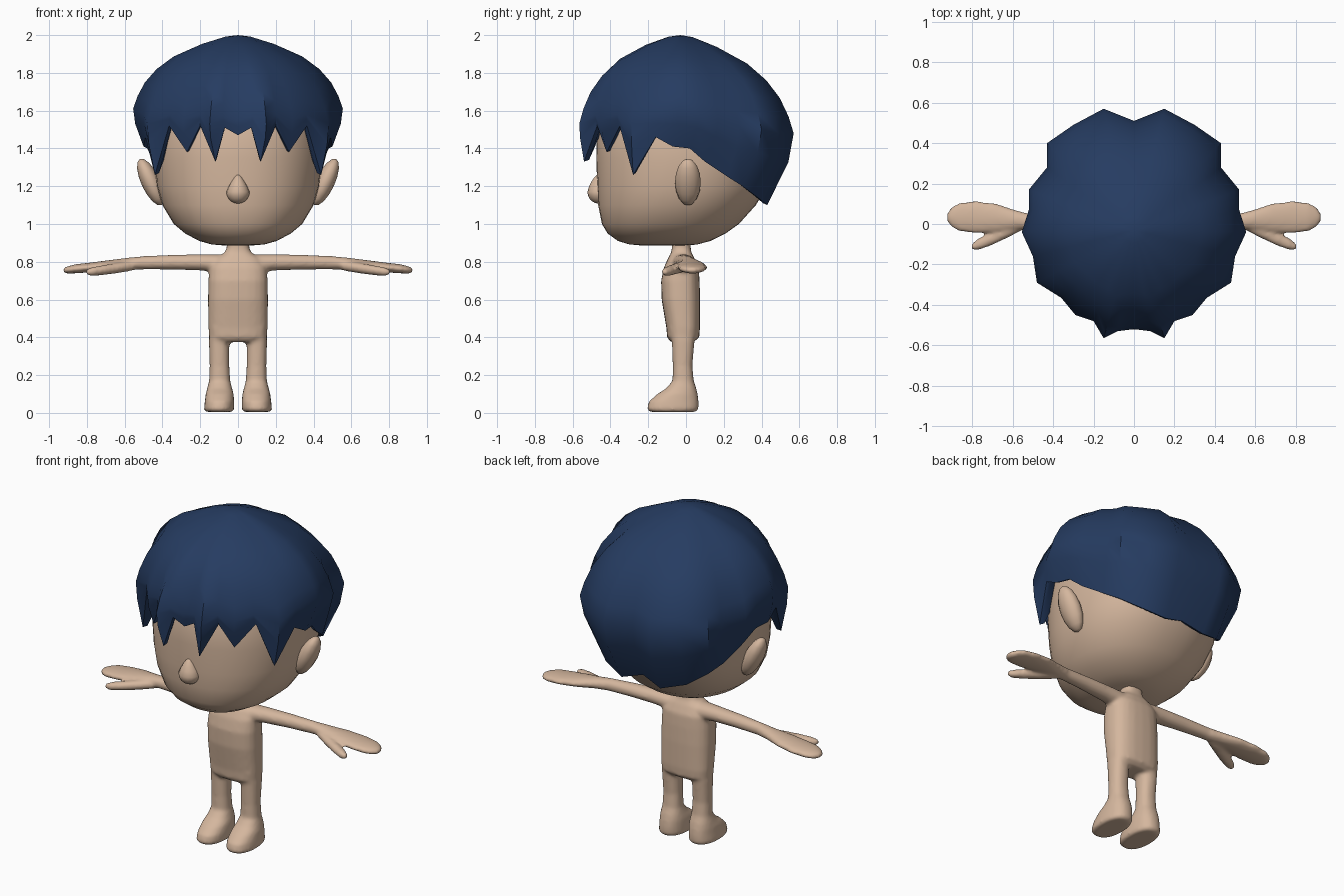
import bpy, bmesh, math
from mathutils import Vector, Matrix

if "Cube" in bpy.data.objects:
    bpy.data.objects.remove(bpy.data.objects["Cube"])


def material(name, rgb):
    m = bpy.data.materials.new(name)
    m.diffuse_color = (*rgb, 1)
    m.use_nodes = True
    m.node_tree.nodes["Principled BSDF"].inputs["Base Color"].default_value = m.diffuse_color
    return m


SKIN = material("warm skin", (0.66, 0.47, 0.34))
NAVY = material("navy hair", (0.019, 0.045, 0.12))


def finish(bm, name, mat, angle=180):
    bmesh.ops.recalc_face_normals(bm, faces=bm.faces)
    me = bpy.data.meshes.new(name)
    bm.to_mesh(me)
    bm.free()
    me.materials.append(mat)
    ob = bpy.data.objects.new(name, me)
    bpy.context.collection.objects.link(ob)
    bpy.ops.object.select_all(action='DESELECT')
    ob.select_set(True)
    bpy.context.view_layer.objects.active = ob
    bpy.ops.object.shade_smooth_by_angle(angle=math.radians(angle))
    return ob


def bridge(bm, rings):
    n = len(rings[0])
    for a, b in zip(rings, rings[1:]):
        for i in range(n):
            j = (i + 1) % n
            bm.faces.new((a[i], a[j], b[j], b[i]))


def loft(bm, axis, sections, n=24, power=2.0, side=1):
    """Sections: position along axis, two centre offsets, two radii."""
    rings = []
    for t, u, v, ru, rv in sections:
        ring = []
        for i in range(n):
            a = 2 * math.pi * i / n
            c, s = math.cos(a), math.sin(a)
            p = u + ru * math.copysign(abs(c) ** (2 / power), c)
            q = v + rv * math.copysign(abs(s) ** (2 / power), s)
            co = (p, q, t) if axis == 'z' else (t, p, q)
            ring.append(bm.verts.new((co[0] * side, co[1], co[2])))
        rings.append(ring)
    bridge(bm, rings)
    bm.faces.new(rings[0])
    bm.faces.new(rings[-1])


# Body: torso, legs, arms and thumbs fused into one smooth skin
bm = bmesh.new()
loft(bm, 'z', [(.375, 0, -.02, .13, .06), (.40, 0, -.015, .153, .085),
               (.45, 0, -.015, .157, .089), (.6, 0, -.027, .159, .102),
               (.7, 0, -.03, .157, .102), (.77, 0, -.025, .152, .092),
               (.82, 0, -.025, .12, .07), (.845, 0, -.025, .075, .055),
               (.87, 0, -.025, .06, .05), (.96, 0, -.025, .06, .05)], power=2.6)
for side in (1, -1):
    loft(bm, 'z', [(.005, .1, -.07, .07, .12), (.02, .1, -.07, .08, .137),
                   (.06, .098, -.065, .078, .132), (.10, .097, -.045, .074, .107),
                   (.13, .097, -.025, .066, .08), (.17, .097, -.015, .056, .056),
                   (.25, .098, -.018, .052, .052), (.38, .1, -.015, .054, .06),
                   (.45, .1, -.02, .05, .07)], power=2.3, side=side)
    loft(bm, 'x', [(.08, -.02, .79, .06, .05), (.2, -.01, .797, .05, .043),
                   (.35, 0, .798, .042, .039), (.5, .01, .795, .037, .035),
                   (.58, .02, .79, .047, .032), (.68, .03, .78, .071, .029),
                   (.78, .034, .77, .08, .026), (.86, .034, .763, .073, .024),
                   (.90, .034, .757, .052, .02), (.925, .034, .755, .02, .012)], side=side)
    loft(bm, 'x', [(.55, 0, .78, .03, .025), (.62, -.03, .77, .036, .028),
                   (.70, -.07, .758, .034, .027), (.77, -.1, .748, .03, .024),
                   (.805, -.115, .745, .014, .014)], side=side)
body = finish(bm, "body", SKIN)
fuse = body.modifiers.new("fuse", 'REMESH')
fuse.mode = 'VOXEL'
fuse.voxel_size = 0.01
fuse.use_smooth_shade = True
soften = body.modifiers.new("soften", 'SMOOTH')
soften.factor = 0.5
soften.iterations = 6

# Head: height, half width, front y, back y
bm = bmesh.new()
HEAD = [(.885, .06, -.22, .0), (.892, .14, -.30, .06), (.91, .205, -.36, .13),
        (.95, .28, -.415, .21), (1.0, .34, -.445, .28), (1.1, .40, -.465, .37),
        (1.2, .43, -.47, .43), (1.35, .445, -.475, .46), (1.5, .44, -.47, .46),
        (1.6, .41, -.43, .42), (1.75, .33, -.33, .32), (1.85, .16, -.16, .16)]
loft(bm, 'z', [(z, 0, (f + b) / 2, w, (b - f) / 2) for z, w, f, b in HEAD],
     n=40, power=2.2)
finish(bm, "head", SKIN, 60)

# Nose: rounded tip tapering upward into the face
bm = bmesh.new()
bmesh.ops.create_uvsphere(bm, u_segments=16, v_segments=10, radius=1)
for v in bm.verts:
    x, y, z = v.co
    if z > 0:
        x, y, z = x * (1 - .5 * z), y * (1 - .35 * z), z * 1.5
    v.co = (x * .062, -.462 + y * .06, 1.17 + z * .062)
finish(bm, "nose", SKIN)

# Ears: flattened ovals leaning outward
for label, side in (("left", 1), ("right", -1)):
    bm = bmesh.new()
    bmesh.ops.create_uvsphere(bm, u_segments=12, v_segments=8, radius=1)
    bmesh.ops.transform(bm, verts=bm.verts, matrix=(
        Matrix.Translation((side * .462, .01, 1.222))
        @ Matrix.Rotation(side * math.radians(25), 4, 'Y')
        @ Matrix.Diagonal((.05, .068, .135, 1))))
    finish(bm, label + "_ear", SKIN, 60)

# Hair: locks from front centre to back centre, widest point then hem point
LOCKS = [((0, -.52, 1.55), (0, -.51, 1.47)), ((.08, -.53, 1.57), (.07, -.52, 1.51)),
         ((.15, -.565, 1.53), (.12, -.54, 1.33)), ((.20, -.48, 1.58), (.20, -.47, 1.52)),
         ((.29, -.45, 1.55), (.27, -.42, 1.38)), ((.36, -.365, 1.58), (.365, -.35, 1.52)),
         ((.48, -.29, 1.53), (.44, -.28, 1.26)), ((.50, -.16, 1.58), (.49, -.16, 1.46)),
         ((.555, -.04, 1.61), (.50, -.07, 1.41)), ((.52, .07, 1.58), (.48, .02, 1.40)),
         ((.52, .17, 1.55), (.45, .10, 1.33)), ((.43, .28, 1.52), (.41, .22, 1.25)),
         ((.43, .40, 1.50), (.36, .30, 1.20)), ((.30, .49, 1.48), (.27, .38, 1.14)),
         ((.15, .57, 1.48), (.13, .43, 1.10)), ((0, .51, 1.48), (0, .41, 1.14))]
DOME = [(.12, .02), (.35, .12), (.62, .29), (.78, .46), (.89, .64), (.96, .83), (1, 1)]
CROWN = Vector((0, -.03, 2.0))


def flip(p):
    return (-p[0], p[1], p[2])


columns = LOCKS + [(flip(w), flip(h)) for w, h in LOCKS[-2:0:-1]]
bm = bmesh.new()
rings = [[] for _ in range(len(DOME) + 4)]
for wide, hem in columns:
    wide, hem = Vector(wide), Vector(hem)
    out = wide - CROWN
    drop = -out.z
    out.z = 0
    even = out.normalized() * .54
    pts = []
    for s, f in DOME:
        p = CROWN + even.lerp(out, s) * s
        p.z = 2.0 - drop * f
        pts.append(p)
    bulge = wide.lerp(hem, .2)
    bulge.z = wide.z + (hem.z - wide.z) * .4
    # underside folds back against the head
    inner = Vector((hem.x * .95, hem.y * .95, hem.z + .01))
    tuck = Vector((hem.x * .86, hem.y * .86, hem.z + .12))
    pts += [bulge, hem, inner, tuck]
    for ring, p in zip(rings, pts):
        ring.append(bm.verts.new(p))
bridge(bm, rings)
top = bm.verts.new(CROWN)
for i in range(len(columns)):
    bm.faces.new((top, rings[0][i], rings[0][(i + 1) % len(columns)]))
finish(bm, "hair", NAVY, 50)
